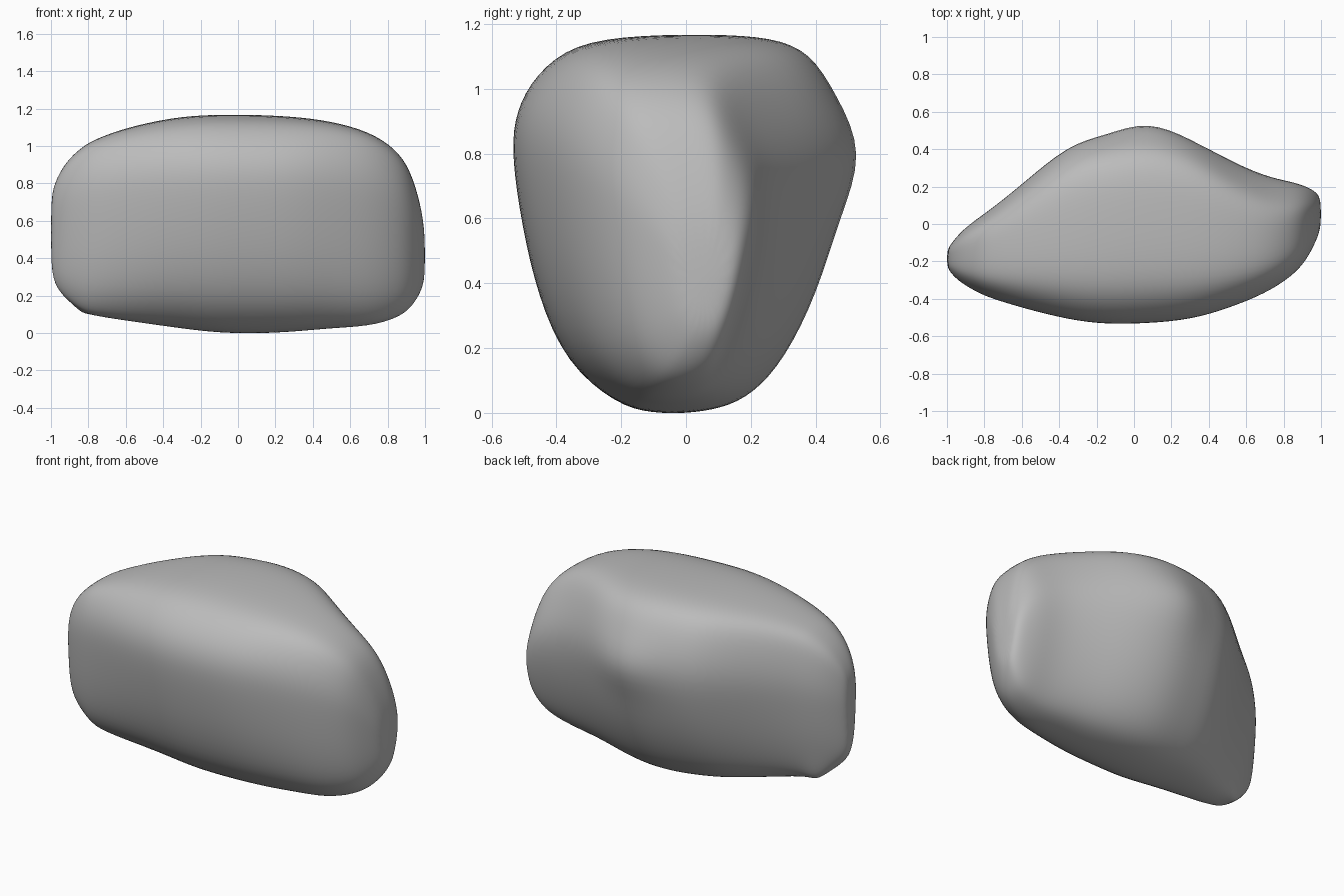
import bpy
import bmesh
from mathutils import Vector

cube = bpy.data.objects.get("Cube")
if cube:
    bpy.data.objects.remove(cube, do_unlink=True)

# Stone colour
stone = bpy.data.materials.new("stone grey")
stone.use_nodes = True
colour = (0.5, 0.5, 0.5, 1)
stone.diffuse_color = colour
stone.node_tree.nodes["Principled BSDF"].inputs["Base Color"].default_value = colour

# Cross-section through the middle of the boulder (y, z): narrow keel, broad shoulders
section = [(0, 0), (.12, .015), (.22, .06), (.32, .17), (.42, .37), (.49, .6),
           (.53, .8), (.48, .98), (.4, 1.11), (.28, 1.155), (.1, 1.165),
           (-.2, 1.16), (-.37, 1.12), (-.48, 1.01), (-.525, .9), (-.53, .78),
           (-.5, .58), (-.45, .36), (-.36, .15), (-.2, .025), (-.1, .003)]

# Outline along the length: x, front y, back y, bottom z, top z
stations = [
    (-1, -.22, -.15, .38, .7), (-.985, -.26, -.11, .26, .8),
    (-.92, -.32, -.03, .18, .92), (-.83, -.37, .04, .11, 1),
    (-.76, -.4, .09, .09, 1.04), (-.6, -.45, .22, .065, 1.1),
    (-.35, -.515, .44, .03, 1.155), (-.15, -.54, .49, .003, 1.17),
    (.07, -.535, .53, -.006, 1.17), (.3, -.515, .47, .005, 1.16),
    (.5, -.455, .37, .025, 1.135), (.7, -.375, .28, .035, 1.08),
    (.84, -.285, .25, .075, .99), (.92, -.2, .22, .125, .88),
    (.98, -.08, .18, .22, .68), (1, -.01, .13, .3, .52)]

# Local knocks in the surface: (station, section point) -> offset
knocks = {(8, 6): Vector((0, .06, 0)),      # peak on the back
          (3, 2): Vector((0, 0, -.07)),     # nub under the narrow end
          (3, 1): Vector((0, 0, -.03))}

y_low, y_high = min(p[0] for p in section), max(p[0] for p in section)
z_high = max(p[1] for p in section)


def place(x, front, back, bottom, top, y, z):
    """Fit a section point to a station, rounding off the upper back at the wide end."""
    across = (y - y_low) / (y_high - y_low)
    up = z / z_high
    slope = 0.5 * min(max((x - .3) / .5, 0), 1) * max(up - .6, 0)
    across -= slope * across
    return Vector((x, front + across * (back - front), bottom + up * (top - bottom)))


# Loft the section through every station
bm = bmesh.new()
rings = []
for s, station in enumerate(stations):
    rings.append([bm.verts.new(place(*station, y, z) + knocks.get((s, i), Vector()))
                  for i, (y, z) in enumerate(section)])
count = len(section)
for a, b in zip(rings, rings[1:]):
    for i in range(count):
        j = (i + 1) % count
        bm.faces.new((a[i], a[j], b[j], b[i]))
bm.faces.new(rings[0])
bm.faces.new(reversed(rings[-1]))
bmesh.ops.recalc_face_normals(bm, faces=bm.faces)

mesh = bpy.data.meshes.new("boulder")
bm.to_mesh(mesh)
bm.free()
mesh.materials.append(stone)
boulder = bpy.data.objects.new("boulder", mesh)
bpy.context.collection.objects.link(boulder)

# Soft weathered surface
for polygon in mesh.polygons:
    polygon.use_smooth = True
smooth = boulder.modifiers.new("rounding", "SUBSURF")
smooth.levels = smooth.render_levels = 2
